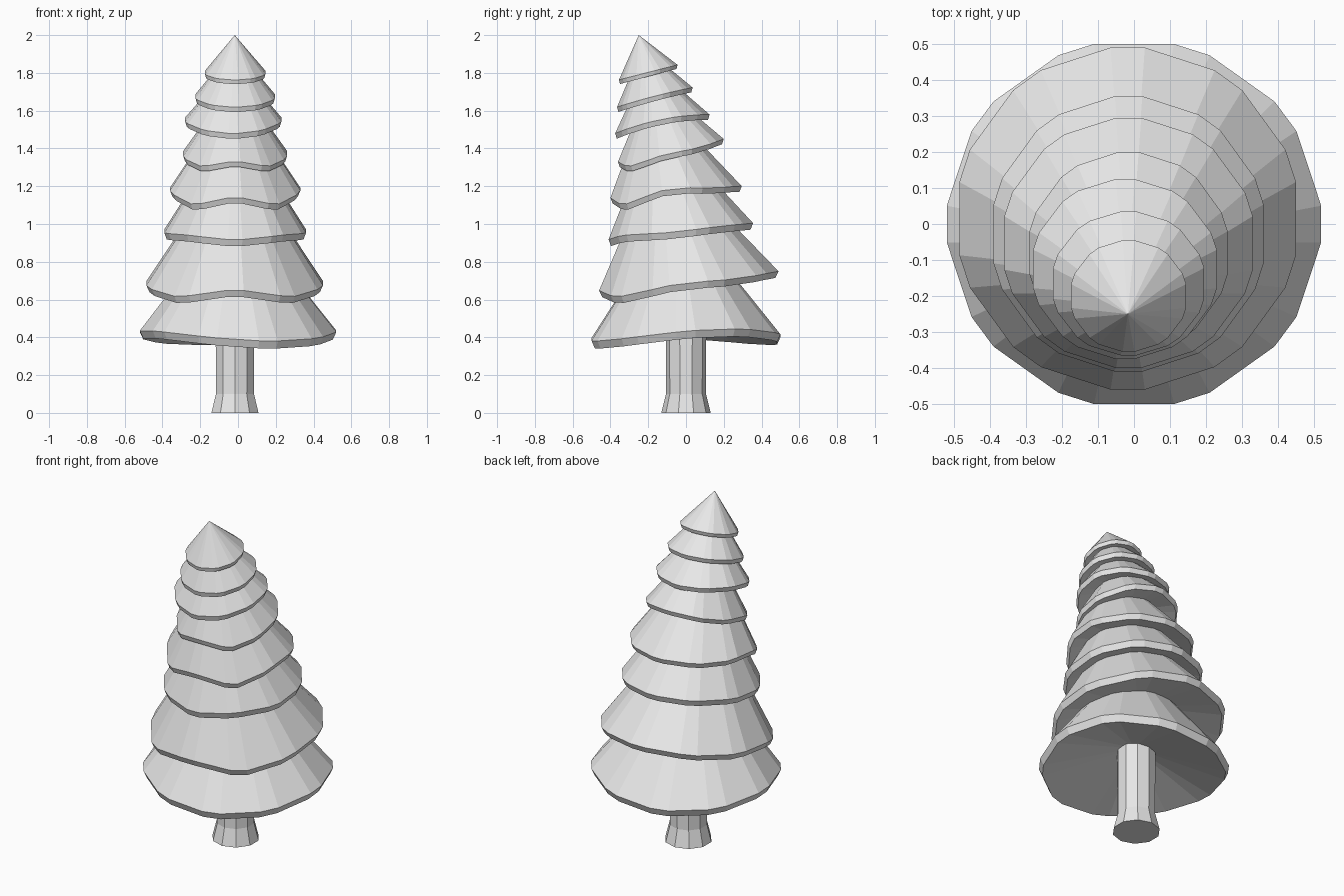
import bpy
import bmesh
from math import cos, sin, radians, pi

cube = bpy.data.objects.get("Cube")
if cube:
    bpy.data.objects.remove(cube, do_unlink=True)

# One plain grey for the whole tree
grey = bpy.data.materials.new("light grey")
grey.use_nodes = True
grey.diffuse_color = (0.8, 0.8, 0.8, 1)
grey.node_tree.nodes["Principled BSDF"].inputs["Base Color"].default_value = (0.8, 0.8, 0.8, 1)


def make_object(name, bm):
    bmesh.ops.recalc_face_normals(bm, faces=bm.faces)
    mesh = bpy.data.meshes.new(name)
    bm.to_mesh(mesh)
    bm.free()
    mesh.materials.append(grey)
    obj = bpy.data.objects.new(name, mesh)
    bpy.context.collection.objects.link(obj)


def bridge(bm, lower, upper):
    for i in range(len(lower)):
        j = (i + 1) % len(lower)
        bm.faces.new((lower[i], lower[j], upper[j], upper[i]))


def fan(bm, ring, point):
    tip = bm.verts.new(point)
    for i in range(len(ring)):
        bm.faces.new((ring[i], ring[(i + 1) % len(ring)], tip))


def cut_decagon(turn):
    """Angles of a decagon whose corners are cut off."""
    return [radians(turn + 36 * k + side) for k in range(10) for side in (-5.7, 5.7)]


def tier(name, turn, x_range, y_range, z, tilt, oval, skew, wave, apex, band):
    """Leaning cone with a wavy rim, a thin rim band and a hollow underside."""
    angles = cut_decagon(turn)
    cx, cy = sum(x_range) / 2, sum(y_range) / 2
    rx = (x_range[1] - cx) / max(cos(a) for a in angles)
    ry = (y_range[1] - cy) / max(sin(a) for a in angles)
    bm = bmesh.new()

    def rim_height(a):
        # The short wave is strongest at the front and fades out at the back
        return (z + tilt * sin(a) + oval * cos(2 * a) + skew * sin(2 * a)
                + wave * cos(4 * a) * (1 - sin(a)) / 2)

    def ring(scale, drop):
        return [bm.verts.new((cx + rx * scale * cos(a), cy + ry * scale * sin(a),
                              rim_height(a) - drop)) for a in angles]

    rim, under = ring(1, 0), ring(0.965, band)
    bridge(bm, under, rim)
    fan(bm, rim, apex)
    fan(bm, under, (cx, cy, z - band + 0.28 * rx))
    make_object(name, bm)


# Foliage tiers from bottom to top
TIERS = [
    (0, (-0.52, 0.52), (-0.5, 0.5), 0.415, 0.01, 0.0175, 0.018, 0, (-0.01, -0.05, 1.1), 0.04),
    (18, (-0.485, 0.45), (-0.46, 0.49), 0.683, 0.062, -0.005, 0, 0.0235, (-0.015, -0.14, 1.4), 0.035),
    (18, (-0.39, 0.36), (-0.41, 0.355), 0.965, 0.04, 0, 0, -0.008, (-0.015, -0.16, 1.56), 0.035),
    (18, (-0.36, 0.33), (-0.40, 0.295), 1.166, 0.0445, 0.01, 0, 0.029, (-0.015, -0.19, 1.71), 0.03),
    (18, (-0.29, 0.26), (-0.36, 0.2), 1.374, 0.069, -0.0075, 0, 0.018, (-0.015, -0.18, 1.77), 0.028),
    (18, (-0.28, 0.23), (-0.375, 0.125), 1.542, 0.05, 0.0125, 0, 0, (-0.02, -0.2, 1.86), 0.028),
    (18, (-0.225, 0.195), (-0.365, 0.035), 1.674, 0.052, 0.003, 0, 0, (-0.017, -0.23, 1.94), 0.026),
    (18, (-0.175, 0.145), (-0.355, -0.045), 1.803, 0.04, 0, 0, 0, (-0.017, -0.25, 2.0), 0.022),
]
for number, spec in enumerate(TIERS, 1):
    tier(f"foliage_tier_{number}", *spec)

# Ten-sided trunk with a flared foot, reaching up inside the lowest tier
bm = bmesh.new()
rings = [[bm.verts.new((-0.016 + r * cos(a), r * sin(a), h))
          for a in (pi / 10 + k * pi / 5 for k in range(10))]
         for h, r in ((0, 0.131), (0.1, 0.106), (0.58, 0.108))]
for lower, upper in zip(rings, rings[1:]):
    bridge(bm, lower, upper)
bm.faces.new(rings[0])
bm.faces.new(rings[-1])
make_object("trunk", bm)
